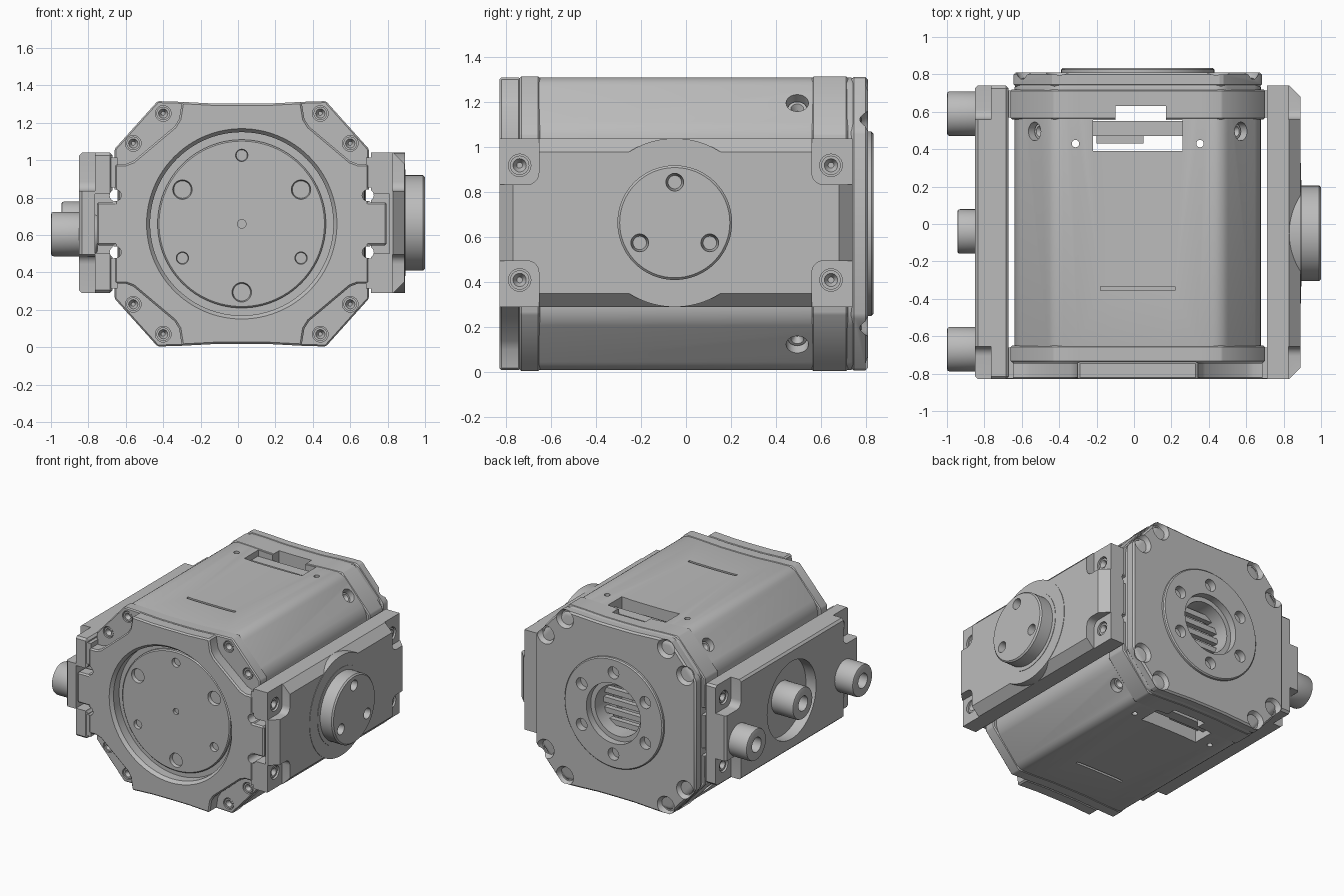
import bpy, bmesh, math
from mathutils import Vector, Matrix

if "Cube" in bpy.data.objects:
    bpy.data.objects.remove(bpy.data.objects["Cube"])

CX, CZ = 0.02, 0.66          # axis of the housing
SIGNS = (-1, 1)
QUADS = [(a, b) for a in SIGNS for b in SIGNS]

grey = bpy.data.materials.new("satin_grey")
grey.use_nodes = True
grey.diffuse_color = (0.5, 0.5, 0.5, 1)
grey.node_tree.nodes["Principled BSDF"].inputs["Base Color"].default_value = (0.5, 0.5, 0.5, 1)

parts, cutters = [], []


def finish(bm, name):
    """Turn a bmesh into an object; unnamed ones are cutters."""
    bmesh.ops.recalc_face_normals(bm, faces=bm.faces)
    me = bpy.data.meshes.new(name or "cutter")
    bm.to_mesh(me)
    bm.free()
    ob = bpy.data.objects.new(name or "cutter", me)
    bpy.context.collection.objects.link(ob)
    me.materials.append(grey)
    if name:
        parts.append(ob)
    else:
        ob.hide_render = True
        cutters.append(ob)
    return ob


def box(name, x, y, z, round_x=0):
    bm = bmesh.new()
    size = (x[1] - x[0], y[1] - y[0], z[1] - z[0])
    mid = ((x[0] + x[1]) / 2, (y[0] + y[1]) / 2, (z[0] + z[1]) / 2)
    bmesh.ops.create_cube(bm, size=1, matrix=Matrix.Translation(mid) @ Matrix.Diagonal((*size, 1)))
    if round_x:
        es = [e for e in bm.edges if abs(e.verts[0].co.x - e.verts[1].co.x) > 1e-4]
        bmesh.ops.bevel(bm, geom=es, offset=round_x, segments=5, profile=0.5, affect='EDGES')
    return finish(bm, name)


def rod(name, start, end, r, r2=None, seg=48):
    """Cylinder or cone between two points."""
    a, b = Vector(start), Vector(end)
    d = b - a
    m = Matrix.Translation((a + b) / 2) @ d.to_track_quat('Z', 'Y').to_matrix().to_4x4()
    bm = bmesh.new()
    bmesh.ops.create_cone(bm, cap_ends=True, segments=seg, radius1=r,
                          radius2=r if r2 is None else r2, depth=d.length, matrix=m)
    return finish(bm, name)


def prism(name, pts, y0, y1):
    """Extrude an x-z outline along y."""
    bm = bmesh.new()
    f = bm.faces.new([bm.verts.new((x, y0, z)) for x, z in pts])
    g = bmesh.ops.extrude_face_region(bm, geom=[f])["geom"]
    bmesh.ops.translate(bm, vec=(0, y1 - y0, 0), verts=[v for v in g if isinstance(v, bmesh.types.BMVert)])
    return finish(bm, name)


def outline(quarter):
    """Mirror a quarter outline (top centre to right side) around the axis."""
    right = quarter + [(x, -z) for x, z in reversed(quarter)]
    left = [(-x, z) for x, z in reversed(right[1:-1])]
    return [(CX + x, CZ + z) for x, z in right + left]


def octagon(inset=0.0):
    """Housing outline; the inset moves the flat sides in and barely lowers the rest."""
    top = [(0, 0.642), (0.15, 0.643), (0.32, 0.652), (0.45, 0.656)]
    return outline([(x, z - inset * 0.15) for x, z in top] + [(0.68 - inset, 0.40 + inset * 0.7)])


def bevel(ob, width, seg=1):
    m = ob.modifiers.new("bevel", 'BEVEL')
    m.width, m.segments, m.limit_method = width, seg, 'ANGLE'
    m.angle_limit = math.radians(30)


def cut(ob, *tools):
    for t in tools:
        m = ob.modifiers.new("cut", 'BOOLEAN')
        m.operation, m.solver, m.object = 'DIFFERENCE', 'EXACT', t


def slice_off(ob, point, normal):
    """Chamfer a convex corner with a plane."""
    p = Vector(point)
    cut(ob, rod(None, p, p + Vector(normal).normalized() * 0.3, 0.6, seg=24))


def screw(name, foot, head, r):
    """Round screw with a conical socket in its head."""
    a, b = Vector(foot), Vector(head)
    d = (b - a).normalized()
    cut(rod(name, a, b, r, seg=24), rod(None, b - d * 0.03, b + d * 0.005, r * 0.3, r * 0.75, seg=24))


def ring_pos(r, k):
    a = math.radians(90 + 60 * k)
    return CX + r * math.cos(a), CZ + r * math.sin(a)


SCREWS = [(CX + sx * x, CZ + sz * z) for sx, sz in QUADS for x, z in ((0.42, 0.59), (0.58, 0.43))]

# Main housing
body = prism("main_housing", octagon(0.022), -0.70, 0.78)
bevel(body, 0.05, 5)
slot = box(None, (-0.22, 0.26), (0.39, 0.555), (-0.1, 1.5))
notch = box(None, (-0.10, 0.17), (0.53, 0.63), (-0.1, 1.5))
bore = rod(None, (CX, 0.0, CZ), (CX, 0.9, CZ), 0.19)
cut(body, bore, slot, notch)
for s in SIGNS:
    cut(body, rod(None, (CX + s * 0.333, 0.43, -0.1), (CX + s * 0.333, 0.43, 1.5), 0.02, seg=16),
        box(None, (-0.18, 0.22), (-0.355, -0.335), (CZ + s * 0.645 - 0.03, CZ + s * 0.645 + 0.03)))
# Slanted screw holes near the back
for sx, sz in QUADS:
    p = Vector((CX + sx * 0.56, 0.495, CZ + sz * 0.545))
    n = Vector((sx * 0.74, 0, sz * 0.67))
    cut(body, rod(None, p - n * 0.08, p + n * 0.1, 0.05, seg=24))
    screw("housing_screw", p - n * 0.12, p - n * 0.05, 0.042)

# Bars inside the bore and connectors inside the slots
for k in range(-2, 3):
    z = CZ + k * 0.075
    box("inner_bar", (CX - 0.2, CX + 0.2), (0.64, 0.68), (z - 0.02, z + 0.02))
for s in SIGNS:
    z = CZ + s * 0.55
    box("connector", (-0.22, 0.26), (0.47, 0.55), (z - 0.05, z + 0.05))
    box("connector_lug", (-0.20, 0.05), (0.43, 0.48), (z - 0.03, z + 0.03))

# Back collar, plate and cap ring
collar = prism("back_collar", octagon(), 0.56, 0.72)
bevel(collar, 0.008)
cut(collar, bore, notch)
back = prism("back_plate", octagon(0.015), 0.735, 0.81)
bevel(back, 0.012)
cap = rod("back_cap", (CX, 0.79, CZ), (CX, 0.833, CZ), 0.41, seg=96)
bevel(cap, 0.008)
wide_bore = rod(None, (CX, 0.76, CZ), (CX, 0.9, CZ), 0.225)
cut(back, bore, wide_bore)
cut(cap, wide_bore)
for x, z in SCREWS:
    cut(back, rod(None, (x, 0.772, z), (x, 0.815, z), 0.05, 0.074, seg=32),
        rod(None, (x, 0.745, z), (x, 0.8, z), 0.04, seg=24))
for k in range(6):
    x, z = ring_pos(0.305, k)
    hole = rod(None, (x, 0.775, z), (x, 0.9, z), 0.045, seg=24)
    cut(cap, hole)
    cut(back, hole)

# Front collar with screw lands, and the raised face plate
land = prism("front_collar", octagon(), -0.74, -0.65)
bevel(land, 0.008)
face = prism("front_face_plate", outline([
    (0, 0.642), (0.15, 0.643), (0.32, 0.652), (0.335, 0.56), (0.36, 0.52), (0.58, 0.335),
    (0.62, 0.32), (0.68, 0.32), (0.68, 0.115), (0.775, 0.115)]), -0.83, -0.735)
bevel(face, 0.01)
cut(face, rod(None, (CX, -0.9, CZ), (CX, -0.7, CZ), 0.49, seg=96),
    rod(None, (CX, -0.85, CZ), (CX, -0.80, CZ), 0.525, 0.485, seg=96))
for x, z in SCREWS:
    cut(land, rod(None, (x, -0.8, z), (x, -0.70, z), 0.042, seg=24))
    screw("corner_screw", (x, -0.69, z), (x, -0.735, z), 0.036)

# Rotating output disc
disc = rod("output_disc", (CX, -0.70, CZ), (CX, -0.765, CZ), 0.45, seg=96)
bevel(disc, 0.008)
for k in range(6):
    x, z = ring_pos(0.366, k)
    r = 0.06 if k % 2 else 0.038
    cut(disc, rod(None, (x, -0.8, z), (x, -0.72, z), r, r * 0.7, seg=32))
cut(disc, rod(None, (CX, -0.8, CZ), (CX, -0.745, CZ), 0.023, seg=24))

# Side brackets: chamfered on the left (+x), plain on the right (-x)
left = prism("left_bracket", [(0.71, 0.29), (0.83, 0.29), (0.89, 0.35), (0.89, 0.98),
                              (0.83, 1.04), (0.71, 1.04)], -0.83, 0.74)
right = prism("right_bracket", [(-0.67, 0.29), (-0.85, 0.29), (-0.85, 1.04), (-0.67, 1.04)], -0.83, 0.74)
bevel(right, 0.015)
YC, ZC = -0.05, 0.665
for y, sy, ys_screw in ((-0.83, -1, -0.74), (0.74, 1, 0.645)):
    # End chamfer and clipped corners
    slice_off(left, (0.86, y - sy * 0.03, ZC), (1, sy, 0))
    ys = sorted((ys_screw - sy * 0.085, ys_screw + sy * 0.3))
    for sz in SIGNS:
        z = ZC + sz * 0.255
        zs = sorted((z - sz * 0.085, z + sz * 0.3))
        for ob in (left, right):
            slice_off(ob, (0, y - sy * 0.025, ZC + sz * 0.35), (0, sy, sz))
        # Corner pockets with their screws
        for ob, face_x, s in ((left, 0.825, 1), (right, -0.765, -1)):
            cut(ob, box(None, sorted((face_x, face_x + s * 0.3)), ys, zs, 0.05),
                rod(None, (face_x - s * 0.05, ys_screw, z), (face_x + s * 0.1, ys_screw, z), 0.05, seg=24))
            screw("bracket_screw", (face_x - s * 0.06, ys_screw, z), (face_x - s * 0.01, ys_screw, z), 0.043)
        # Pads joining the brackets to the collars
        pad_y = (-0.825, -0.66) if sy < 0 else (0.57, 0.715)
        pad_z = sorted((ZC + sz * 0.19, ZC + sz * 0.35))
        box("left_bracket_pad", (0.685, 0.72), pad_y, pad_z)
        box("right_bracket_pad", (-0.68, -0.645), pad_y, pad_z)

# Clearance for the side tabs and the round relief holes beside them
for ob, xs in ((left, (0.69, 0.81)), (right, (-0.765, -0.65))):
    cut(ob, box(None, xs, (-0.9, -0.73), (0.50, 0.82)))
for sx, sz in QUADS:
    x, z = CX + sx * 0.675, CZ + sz * 0.152
    hole = rod(None, (x, -0.9, z), (x, 0.9, z), 0.031, seg=24)
    for ob in (left, right, land, collar, face):
        cut(ob, hole)

# Left round boss and hub
rod("left_boss", (0.78, YC, ZC), (0.893, YC, ZC), 0.375, seg=96)
rod("left_hub_flange", (0.88, YC, ZC), (0.896, YC, ZC), 0.285, seg=64)
hub = rod("left_hub", (0.88, YC, ZC), (1.0, YC, ZC), 0.255, seg=64)
bevel(hub, 0.01)
for k in (0, 2, 4):
    a = math.radians(90 + 60 * k)
    y, z = YC + 0.18 * math.cos(a), ZC + 0.18 * math.sin(a)
    cut(hub, rod(None, (0.93, y, z), (1.01, y, z), 0.03, 0.041, seg=24))

# Right recess and socket pegs
cut(right, rod(None, (-0.765, -0.04, CZ), (-1.0, -0.04, CZ), 0.29, seg=64))
for y, z, x in ((0.59, 0.605, -1.0), (-0.04, CZ, -0.945), (-0.67, 0.605, -1.0)):
    peg = rod("right_peg", (-0.75, y, z), (x, y, z), 0.119, seg=48)
    bevel(peg, 0.014, 2)
    cut(peg, rod(None, (x + 0.08, y, z), (x - 0.1, y, z), 0.055, seg=24))

# Apply modifiers, drop cutters, shade
bpy.context.view_layer.update()
deps = bpy.context.evaluated_depsgraph_get()
baked = [(ob, bpy.data.meshes.new_from_object(ob.evaluated_get(deps))) for ob in parts]
for ob, me in baked:
    ob.modifiers.clear()
    ob.data = me
for c in cutters:
    bpy.data.objects.remove(c)
bpy.ops.object.select_all(action='DESELECT')
for ob in parts:
    ob.select_set(True)
bpy.context.view_layer.objects.active = parts[0]
bpy.ops.object.shade_smooth_by_angle(angle=math.radians(25))
